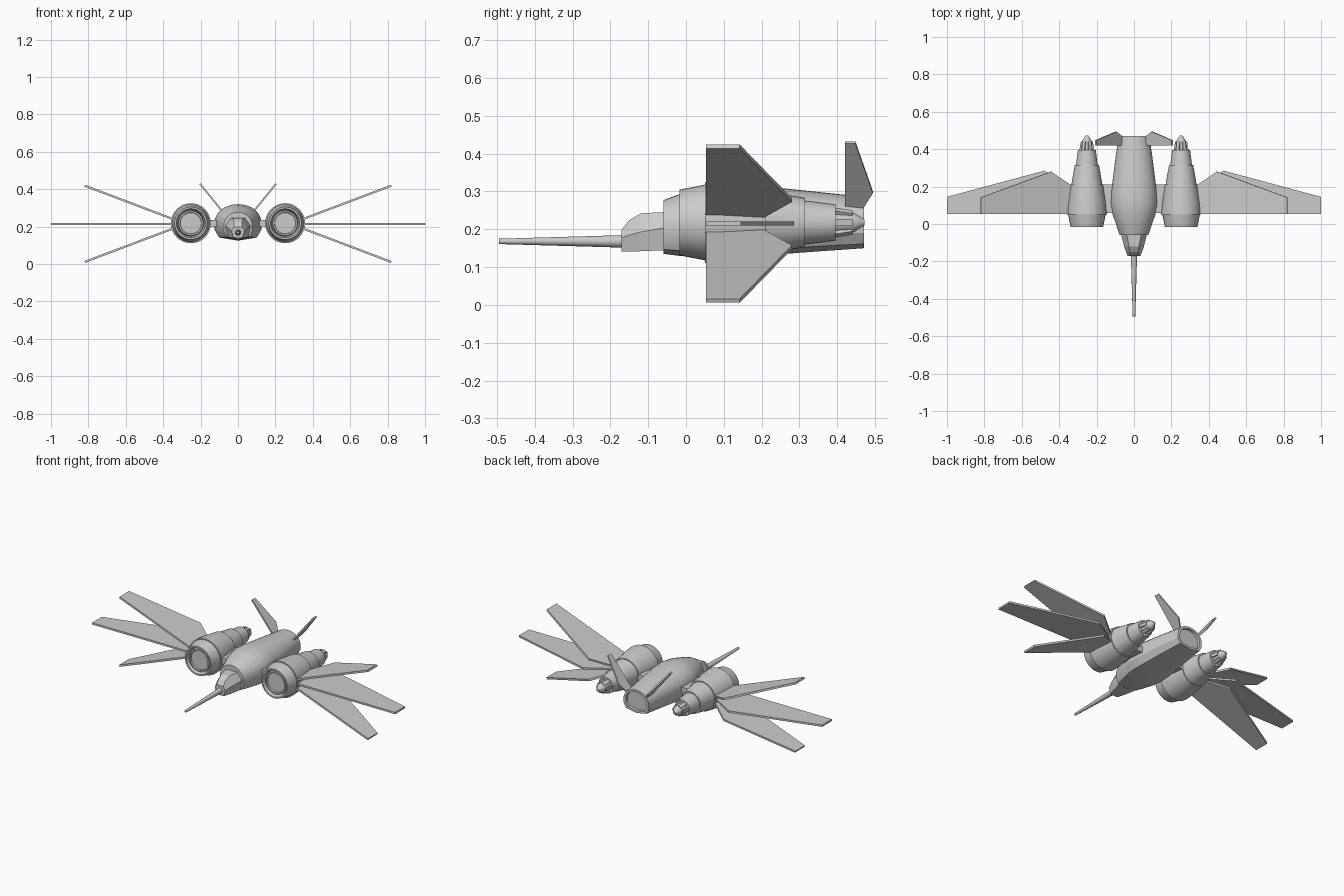
import bpy, bmesh
from math import sin, cos, pi, radians
from mathutils import Vector

if "Cube" in bpy.data.objects:
    bpy.data.objects.remove(bpy.data.objects["Cube"])

CX, CZ = 0.252, 0.218   # engine axis


def make(name, bm, mirror=False, smooth=None):
    bmesh.ops.recalc_face_normals(bm, faces=bm.faces[:])
    me = bpy.data.meshes.new(name)
    bm.to_mesh(me)
    bm.free()
    ob = bpy.data.objects.new(name, me)
    bpy.context.collection.objects.link(ob)
    if smooth:
        bpy.ops.object.select_all(action='DESELECT')
        ob.select_set(True)
        bpy.context.view_layer.objects.active = ob
        bpy.ops.object.shade_smooth_by_angle(angle=radians(smooth))
    if mirror:
        ob.modifiers.new("Mirror", 'MIRROR')
    return ob


def loft(name, rings, **kw):
    """Skin a list of equal-length point rings and cap both ends."""
    bm = bmesh.new()
    vs = [[bm.verts.new(p) for p in r] for r in rings]
    n = len(vs[0])
    for a, b in zip(vs, vs[1:]):
        for i in range(n):
            j = (i + 1) % n
            bm.faces.new((a[i], a[j], b[j], b[i]))
    bm.faces.new(vs[0])
    bm.faces.new(vs[-1])
    return make(name, bm, **kw)


def lathe(name, profile, cx, cz, n=32, **kw):
    """Revolve (y, radius) pairs about a y-parallel axis."""
    rings = [[(cx + r * cos(2 * pi * i / n), y, cz + r * sin(2 * pi * i / n))
              for i in range(n)] for y, r in profile]
    return loft(name, rings, **kw)


def plate(name, outline, origin, angle, thick):
    """Thin panel: outline (distance, y) laid along a line tilted about y, mirrored in x."""
    a = radians(angle)
    d, nrm = Vector((cos(a), 0, sin(a))), Vector((-sin(a), 0, cos(a)))
    o = Vector((origin[0], 0, origin[1]))
    rings = [[o + d * s + Vector((0, y, 0)) + nrm * k * thick / 2 for s, y in outline]
             for k in (-1, 1)]
    return loft(name, rings, mirror=True)


# Fuselage: domed top, faceted keel
arc = [(cos(pi * i / 16), 0.5 + 0.5 * sin(pi * i / 16)) for i in range(17)]
section = arc + [(-1, 0.3), (-0.8, 0.085), (0, 0), (0.8, 0.085), (1, 0.3)]


def hull(y, hw, z0, z1, s=1.0):
    zm = (z0 + z1) / 2
    return [(x * hw * s, y, zm + (z0 + v * (z1 - z0) - zm) * s) for x, v in section]


loft("fuselage", [
    hull(-0.06, 0.076, 0.135, 0.277), hull(-0.02, 0.09, 0.130, 0.292),
    hull(0.05, 0.114, 0.126, 0.312), hull(0.11, 0.125, 0.125, 0.32),
    hull(0.18, 0.121, 0.128, 0.316), hull(0.30, 0.106, 0.138, 0.304),
    hull(0.47, 0.083, 0.150, 0.286), hull(0.47, 0.083, 0.150, 0.286, 0.82),
    hull(0.455, 0.083, 0.150, 0.286, 0.80)], smooth=28)

# Cockpit nose with canopy: (y, bottom hw, sill hw, top hw, bottom z, sill z, top z)
nose = [(-0.17, 0.024, 0.034, 0.022, 0.141, 0.178, 0.199),
        (-0.15, 0.030, 0.042, 0.022, 0.141, 0.185, 0.224),
        (-0.12, 0.040, 0.053, 0.026, 0.142, 0.193, 0.242),
        (-0.05, 0.058, 0.070, 0.040, 0.145, 0.205, 0.246)]
loft("cockpit_nose", [[(-b, y, zb), (b, y, zb), (s, y, zs), (t, y, zt), (-t, y, zt), (-s, y, zs)]
                      for y, b, s, t, zb, zs, zt in nose])

# Nose probe
lathe("nose_probe", [(-0.495, 0.007), (-0.165, 0.0165)], 0, 0.168, n=12, smooth=40)

# Engine pods: recessed intake, stepped rear, tail cone
lathe("engine_pod", [
    (0.0, 0.001), (0.0, 0.056), (-0.008, 0.058), (-0.008, 0.066), (0.012, 0.070),
    (-0.017, 0.078), (-0.017, 0.087), (0.05, 0.1), (0.05, 0.107), (0.10, 0.104),
    (0.21, 0.088), (0.21, 0.083), (0.315, 0.065), (0.315, 0.058), (0.395, 0.048),
    (0.395, 0.031), (0.44, 0.028), (0.472, 0.008), (0.472, 0.001)],
    CX, CZ, mirror=True, smooth=30)

# Exhaust petals around each tail cone
bm = bmesh.new()
for k in range(6):
    a = pi / 3 * k
    u, t = Vector((cos(a), 0, sin(a))), Vector((-sin(a), 0, cos(a)))
    c = Vector((CX, 0, CZ))
    v = [bm.verts.new(c + u * r + t * w + Vector((0, y, 0)))
         for y, r0, r1 in ((0.39, 0.026, 0.041), (0.44, 0.024, 0.032))
         for r, w in ((r0, -0.009), (r1, -0.009), (r1, 0.009), (r0, 0.009))]
    for f in ((0, 1, 2, 3), (4, 5, 6, 7), (0, 1, 5, 4), (1, 2, 6, 5), (2, 3, 7, 6), (3, 0, 4, 7)):
        bm.faces.new([v[i] for i in f])
make("exhaust_petals", bm, mirror=True)

# Struts joining fuselage and engines
plate("engine_strut", [(0, 0.06), (0.10, 0.06), (0.10, 0.21), (0, 0.21)], (0.09, CZ), 0, 0.035)

# Three wings per side
mid = [(0.04, 0.053), (0.72, 0.053), (0.72, 0.145), (0.20, 0.285), (0.06, 0.2)]
tilt = [(0.04, 0.053), (0.577, 0.053), (0.577, 0.142), (0.176, 0.28), (0.05, 0.2)]
for name, outline, ang in (("middle_wing", mid, 0), ("upper_wing", tilt, 20.7),
                           ("lower_wing", tilt, -20.7)):
    plate(name, outline, (0.28, 0.215), ang, 0.011)

# Canted tail fins
plate("tail_fin", [(0, 0.42), (0.222, 0.42), (0.222, 0.448), (0.053, 0.494), (0, 0.468)],
      (0.064, 0.257), 51, 0.009)
